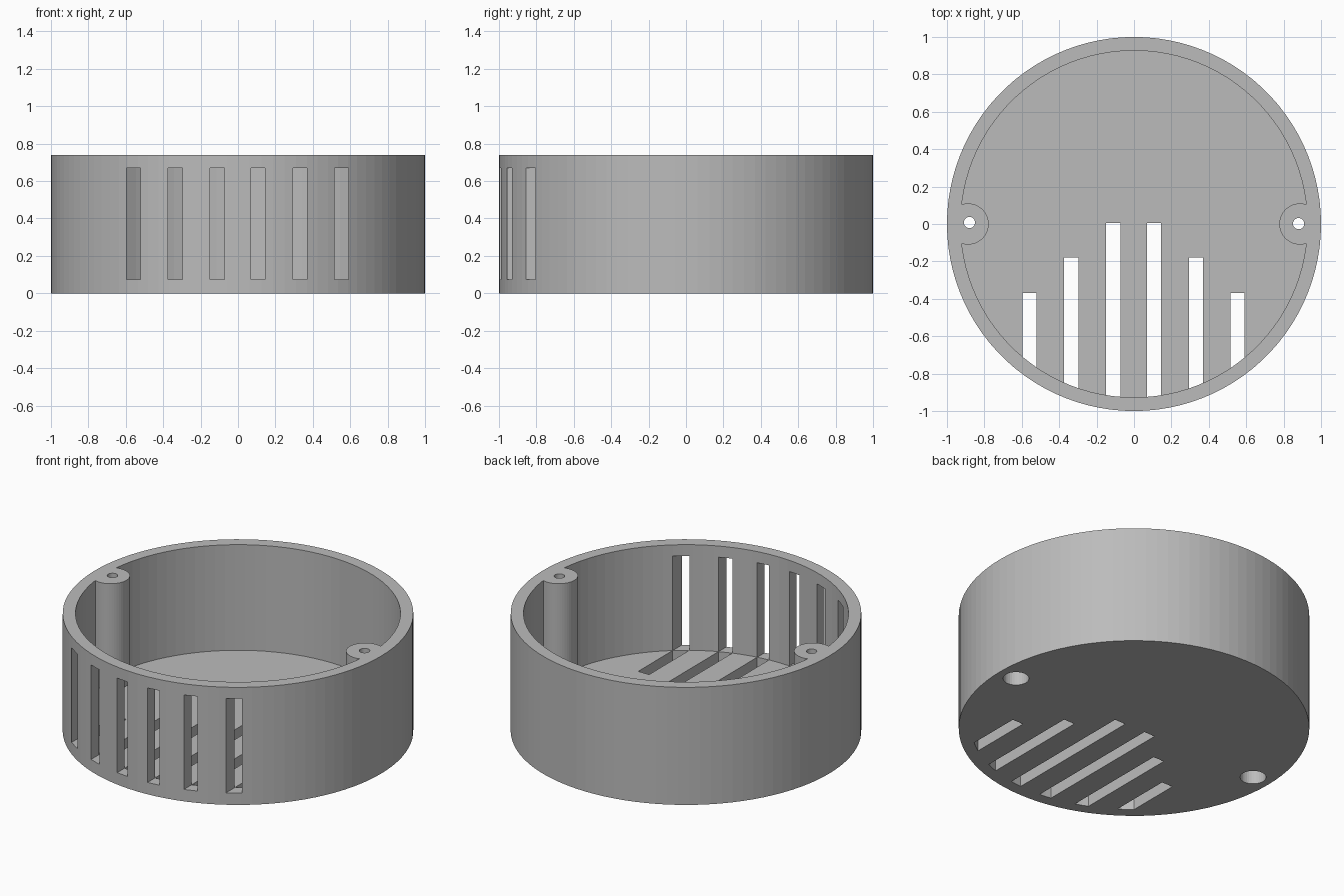
import bpy

old = bpy.data.objects.get("Cube")
if old:
    bpy.data.objects.remove(old, do_unlink=True)

HEIGHT, FLOOR, SLOT_TOP = 0.74, 0.075, 0.67
OUTER, INNER = 1.0, 0.927
SCREW_X = 0.88

grey = bpy.data.materials.new("plain grey")
grey.use_nodes = True
grey.diffuse_color = (0.5, 0.5, 0.5, 1)
grey.node_tree.nodes["Principled BSDF"].inputs["Base Color"].default_value = (0.5, 0.5, 0.5, 1)


def cylinder(name, radius, z0, z1, x=0, y=0, sides=100):
    bpy.ops.mesh.primitive_cylinder_add(vertices=sides, radius=radius, depth=z1 - z0,
                                        location=(x, y, (z0 + z1) / 2))
    ob = bpy.context.object
    ob.name = name
    ob.data.materials.append(grey)
    return ob


def box(name, x, width, y0, y1, z0, z1):
    bpy.ops.mesh.primitive_cube_add(size=1, location=(x, (y0 + y1) / 2, (z0 + z1) / 2))
    ob = bpy.context.object
    ob.name = name
    ob.scale = (width, y1 - y0, z1 - z0)
    bpy.ops.object.transform_apply(location=False, rotation=False, scale=True)
    ob.data.materials.append(grey)
    return ob


def combine(target, tool, operation="DIFFERENCE"):
    """Apply one boolean and discard the tool."""
    mod = target.modifiers.new("cut", "BOOLEAN")
    mod.operation, mod.object, mod.solver = operation, tool, "EXACT"
    bpy.context.view_layer.objects.active = target
    bpy.ops.object.modifier_apply(modifier=mod.name)
    bpy.data.objects.remove(tool, do_unlink=True)


# Round cup, hollowed around the two screw posts
housing = cylinder("housing", OUTER, 0, HEIGHT)
cavity = cylinder("cavity", INNER, FLOOR, HEIGHT + 0.2)
for side in (-1, 1):
    combine(cavity, cylinder("post", 0.11, -0.1, HEIGHT + 0.4, side * 0.887, sides=48))
combine(housing, cavity)

# Vent slots: through the floor inside the wall, then through the wall above the floor
for side in (-1, 1):
    for x, end in ((0.109, 0.005), (0.333, -0.18), (0.556, -0.37)):
        x = side * x - 0.002
        floor_slot = box("floor slot", x, 0.076, -1.2, end, -0.1, FLOOR + 0.1)
        combine(floor_slot, cylinder("limit", INNER, -0.3, HEIGHT), "INTERSECT")
        combine(housing, floor_slot)
        combine(housing, box("wall slot", x, 0.076, -1.2, -0.6, FLOOR, SLOT_TOP))

# Screw holes with wide recesses from below
for side, y in ((-1, 0.008), (1, 0.002)):
    combine(housing, cylinder("screw hole", 0.03, -0.2, HEIGHT + 0.2, side * SCREW_X, y, 32))
    combine(housing, cylinder("screw recess", 0.074, -0.2, 0.6, side * SCREW_X, y, 32))

bpy.ops.object.select_all(action="DESELECT")
housing.select_set(True)
bpy.context.view_layer.objects.active = housing
bpy.ops.object.shade_flat()
